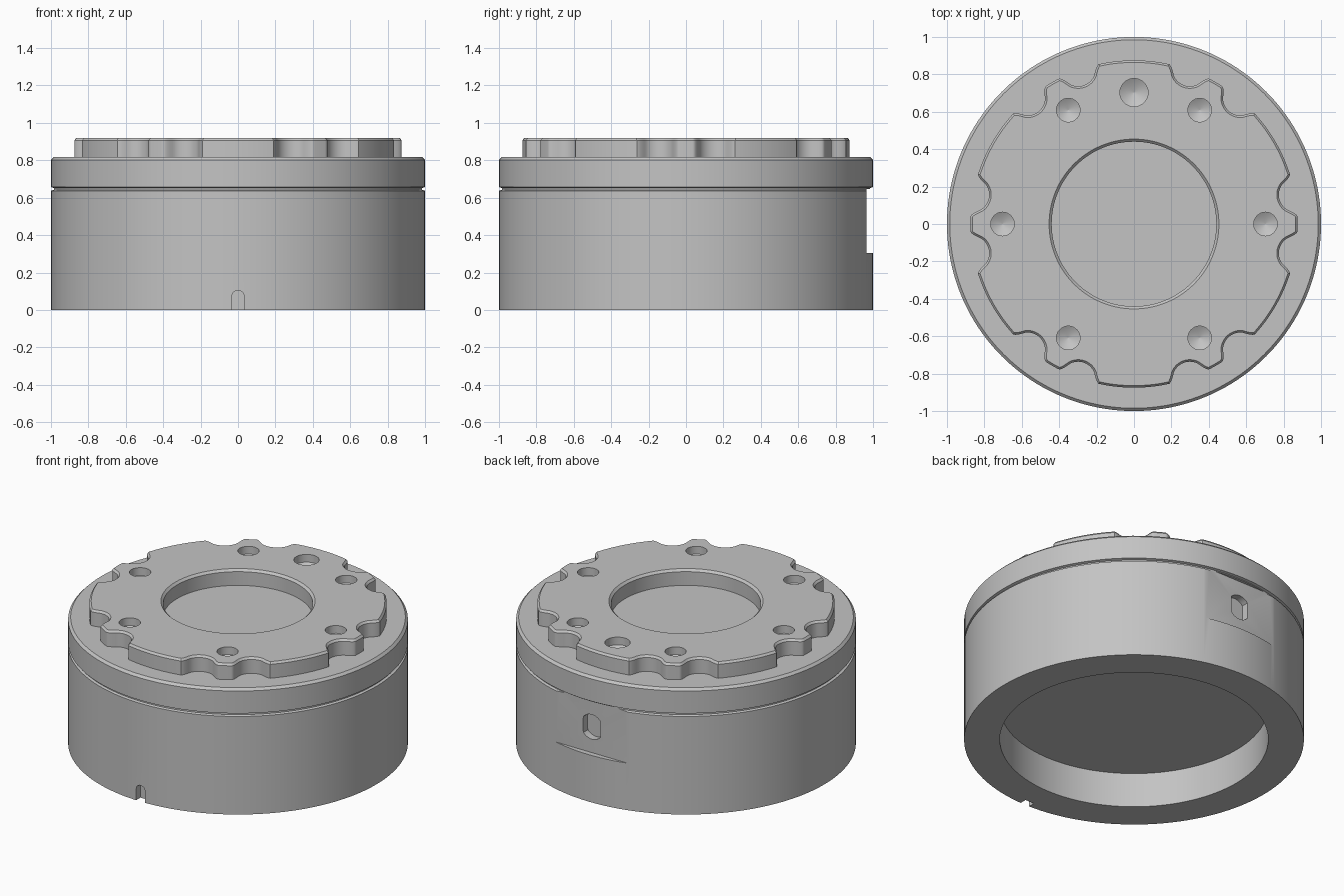
import bpy
import bmesh
from math import sin, cos, asin, sqrt, pi, radians
from mathutils import Vector

cube = bpy.data.objects.get("Cube")
if cube:
    bpy.data.objects.remove(cube)

metal = bpy.data.materials.new("machined grey")
metal.use_nodes = True
GREY = (0.55, 0.55, 0.55, 1)
metal.diffuse_color = GREY
metal.node_tree.nodes["Principled BSDF"].inputs["Base Color"].default_value = GREY


def loft(name, rings):
    """Skin a stack of closed rings and cap both ends."""
    bm = bmesh.new()
    loops = [[bm.verts.new(p) for p in ring] for ring in rings]
    n = len(loops[0])
    for a, b in zip(loops, loops[1:]):
        for i in range(n):
            j = (i + 1) % n
            bm.faces.new((a[i], a[j], b[j], b[i]))
    bm.faces.new(loops[0][::-1])
    bm.faces.new(loops[-1])
    bmesh.ops.recalc_face_normals(bm, faces=bm.faces[:])
    mesh = bpy.data.meshes.new(name)
    bm.to_mesh(mesh)
    bm.free()
    mesh.materials.append(metal)
    obj = bpy.data.objects.new(name, mesh)
    bpy.context.collection.objects.link(obj)
    return obj


def turned(name, profile, x=0, y=0, n=128):
    """Revolve (radius, height) points about a vertical axis."""
    return loft(name, [[(x + r * cos(2 * pi * i / n), y + r * sin(2 * pi * i / n), z)
                        for i in range(n)] for r, z in profile])


def across(name, outline, y0, y1):
    """Extrude an (x, z) outline along y."""
    return loft(name, [[(x, y, z) for x, z in outline] for y in (y0, y1)])


def activate(obj):
    bpy.ops.object.select_all(action='DESELECT')
    obj.select_set(True)
    bpy.context.view_layer.objects.active = obj


def cut(obj, cutter):
    cutter.hide_render = True
    mod = obj.modifiers.new("cut", 'BOOLEAN')
    mod.operation = 'DIFFERENCE'
    mod.solver = 'EXACT'
    mod.object = cutter
    activate(obj)
    bpy.ops.object.modifier_apply(modifier=mod.name)
    bpy.data.objects.remove(cutter)


# Housing: hollow underside, groove near the top, chamfered rim
housing = turned("housing", [
    (0.79, 0.225), (0.79, 0), (1, 0), (1, 0.637), (0.985, 0.642), (0.985, 0.652),
    (1, 0.657), (1, 0.802), (0.985, 0.817)], n=160)

# Flat pocket on the back with a two-flat hole
cut(housing, across("pocket_cutter",
                    [(-0.3, 0.305), (0.3, 0.305), (0.3, 0.647), (-0.3, 0.647)], 0.966, 1.1))
slot = [(max(-0.062, min(0.062, 0.08 * cos(a))), 0.472 + 0.08 * sin(a))
        for a in (2 * pi * (i + 0.5) / 40 for i in range(40))]
cut(housing, across("slot_cutter", slot, 0.92, 1.1))

# Round-topped locating notch at the front foot
arch = [(-0.032, -0.05), (0.032, -0.05)]
arch += [(0.032 * cos(pi * i / 12), 0.073 + 0.032 * sin(pi * i / 12)) for i in range(13)]
cut(housing, across("notch_cutter", arch, -1.1, -0.955))

# Mounting plate outline: a disc with paired scallops either side of every sixth
PLATE_R, SCALLOP_R, SCALLOP_C, STEPS = 0.875, 0.097, 0.885, 720


def plate_radius(i):
    angle = 360 * i / STEPS
    off = abs((angle + 30) % 60 - 30) - 10.2
    s = SCALLOP_C * sin(radians(off))
    if abs(s) >= SCALLOP_R:
        return PLATE_R
    return min(PLATE_R, SCALLOP_C * cos(radians(off)) - sqrt(SCALLOP_R ** 2 - s * s))


def softened(i):
    return sum(plate_radius(i + k) for k in range(-2, 3)) / 5


edge = [Vector((cos(2 * pi * i / STEPS), sin(2 * pi * i / STEPS), 0)) * softened(i)
        for i in range(STEPS)]


def inset(i, d):
    t = (edge[(i + 1) % STEPS] - edge[i - 1]).normalized()
    return edge[i] + Vector((-t.y, t.x, 0)) * d


plate = loft("mounting_plate", [
    [inset(i, d) + Vector((0, 0, z)) for i in range(STEPS)]
    for d, z in ((0, 0.8), (0, 0.907), (0.011, 0.92))])

# Central chamfered bore, open down to the housing top
cut(plate, turned("bore_cutter", [(0.44, 0.7), (0.44, 0.906), (0.466, 0.932)]))

# Drilled holes with conical bottoms, the back one larger
holes = [(a, 0.063) for a in (0, 60, 120, 180, 240, 300)] + [(90, 0.075)]
for a, r in holes:
    cut(plate, turned("drill_cutter",
                      [(r, 1), (r, 0.87), (0.002, 0.87 - 0.55 * r)],
                      0.703 * cos(radians(a)), 0.703 * sin(radians(a)), 32))

for part in (housing, plate):
    activate(part)
    bpy.ops.object.shade_smooth_by_angle(angle=radians(30))
